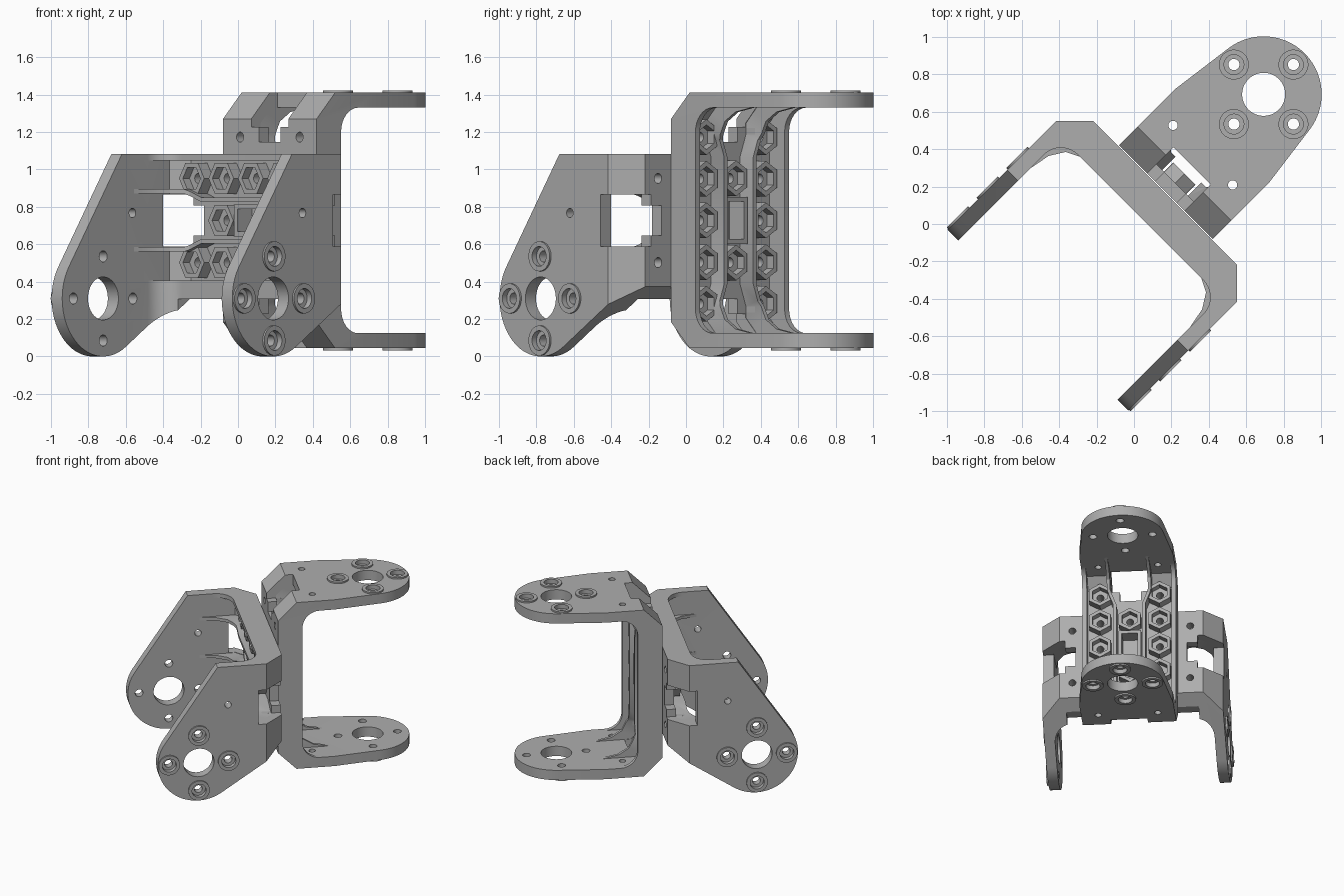
import bpy, bmesh
from math import sin, cos, pi, radians
from mathutils import Matrix, Vector
from mathutils.geometry import convex_hull_2d

old = bpy.data.objects.get("Cube")
if old:
    bpy.data.objects.remove(old, do_unlink=True)

grey = bpy.data.materials.new("plain_grey")
grey.use_nodes = True
grey.diffuse_color = (0.42, 0.42, 0.42, 1)
grey.node_tree.nodes["Principled BSDF"].inputs["Base Color"].default_value = grey.diffuse_color

# Bracket frame: a = out from the back, w = across the web, h = from arm to arm
PLACE = {"a": lambda p, d: (d, p[0], p[1]),
         "w": lambda p, d: (p[0], d, p[1]),
         "h": lambda p, d: (p[0], p[1], d)}
HALF, INNER, WIDE = 0.683, 0.603, 0.354
PITCH = 0.225


def ring(x, y, r, n=40):
    return [(x + r * cos(2 * pi * i / n), y + r * sin(2 * pi * i / n)) for i in range(n)]


def hexagon(x, y, r):
    return [(x + r * sin(pi * i / 3), y + r * cos(pi * i / 3)) for i in range(6)]


def rect(x0, x1, y0, y1):
    return [(x0, y0), (x1, y0), (x1, y1), (x0, y1)]


def mirrored(half):
    """Close a half profile by mirroring it in h."""
    return half + [(x, -y) for x, y in reversed(half)]


def solids(name, prisms):
    """One object from a list of (outline, axis, low, high) prisms."""
    bm = bmesh.new()
    for outline, axis, low, high in prisms:
        ends = [[bm.verts.new(PLACE[axis](p, d)) for p in outline] for d in (low, high)]
        bm.faces.new(ends[0])
        bm.faces.new(ends[1])
        for i in range(len(outline)):
            j = (i + 1) % len(outline)
            bm.faces.new((ends[0][i], ends[0][j], ends[1][j], ends[1][i]))
    bmesh.ops.recalc_face_normals(bm, faces=bm.faces)
    mesh = bpy.data.meshes.new(name)
    bm.to_mesh(mesh)
    bm.free()
    mesh.materials.append(grey)
    obj = bpy.data.objects.new(name, mesh)
    bpy.context.collection.objects.link(obj)
    return obj


def combine(obj, operation, prisms):
    tool = solids("cutter", prisms)
    tool.hide_render = True
    mod = obj.modifiers.new("shape", "BOOLEAN")
    mod.operation, mod.solver, mod.object = operation, "EXACT", tool
    bpy.context.view_layer.objects.active = obj
    bpy.ops.object.modifier_apply(modifier=mod.name)
    bpy.data.objects.remove(tool, do_unlink=True)


def finish(obj, frame):
    obj.matrix_world = frame
    bpy.ops.object.select_all(action="DESELECT")
    obj.select_set(True)
    bpy.context.view_layer.objects.active = obj
    bpy.ops.object.shade_smooth_by_angle(angle=radians(25))


def bracket(name, frame, corners, hub, spare_holes, undercut):
    # U-shaped body with chamfered outer and rounded inner corners
    fillet = [(0.315 - 0.13 * sin(t * pi / 16), INNER - 0.13 + 0.13 * cos(t * pi / 16))
              for t in range(9)]
    u_half = [(0, 0.543), (0.14, HALF), (1.2, HALF), (1.2, INNER)] + fillet
    body = solids(name, [(mirrored(u_half), "w", -1, 1)])

    # Side outline: square shoulders running into the round hub
    pts = [Vector(p) for p in corners + ring(hub[0], hub[1], 0.31, 96)]
    outline = [tuple(pts[i]) for i in convex_hull_2d(pts)]
    combine(body, "INTERSECT", [(outline, "h", -1, 1)])
    if undercut:
        combine(body, "DIFFERENCE", [(rect(-0.1, 0.4, -0.9, -0.42), "h", -0.5, 0.5)])

    # Recess between the rims
    recess = mirrored([(0.07, 0.52), (0.15, INNER), (0.6, INNER)])
    combine(body, "DIFFERENCE", [(recess, "w", -0.32, 0.32)])

    # Nut seats and centre frame on the web
    seats = [(s * PITCH, k * PITCH * 0.99) for s in (-1, 1) for k in range(-2, 3)]
    seats += [(0, -PITCH), (0, PITCH)]
    combine(body, "UNION", [(hexagon(x, y, 0.095), "a", 0.05, 0.14) for x, y in seats]
            + [(rect(-0.085, 0.085, -0.125, 0.125), "a", 0.05, 0.14)])
    combine(body, "DIFFERENCE", [(hexagon(x, y, 0.066), "a", 0.09, 0.2) for x, y in seats]
            + [(rect(-0.06, 0.06, -0.1, 0.1), "a", 0.03, 0.2)])
    combine(body, "DIFFERENCE", [(ring(x, y, 0.027, 20), "a", -0.1, 0.15) for x, y in seats])

    # Corner notches with a narrow slot running into the web
    cuts = []
    for s in (-1, 1):
        lo, hi = sorted((s * 0.5, s * 0.8))
        cuts.append((rect(-0.1, 0.2, -0.14, 0.14), "h", lo, hi))
    combine(body, "DIFFERENCE", cuts)
    slots = []
    for s in (-1, 1):
        lo, hi = sorted((s * 0.42, s * 0.52))
        slots.append((rect(-0.1, 0.2, -0.08, 0.08), "h", lo, hi))
    combine(body, "DIFFERENCE", slots)

    # Screw pads, hub hole and screw holes on both arms
    bolts = [(hub[0] + dx, hub[1] + dy) for dx, dy in
             ((PITCH, 0), (-PITCH, 0), (0, PITCH), (0, -PITCH))]
    sides = ((-HALF - 0.012, -HALF + 0.02), (HALF - 0.02, HALF + 0.012))
    combine(body, "UNION", [(ring(x, y, 0.08), "h", lo, hi)
                            for x, y in bolts for lo, hi in sides])
    bores = ((-0.8, -HALF + 0.022), (HALF - 0.022, 0.8))
    combine(body, "DIFFERENCE", [(ring(x, y, 0.053), "h", lo, hi)
                                 for x, y in bolts for lo, hi in bores])
    combine(body, "DIFFERENCE", [(ring(hub[0], hub[1], 0.115, 64), "h", -1, 1)]
            + [(ring(x, y, 0.03, 24), "h", -1, 1) for x, y in bolts]
            + [(ring(x, y, 0.025, 24), "h", -1, 1) for x, y in spare_holes])
    finish(body, frame)

    # Thin ribs that bow around the web and fade out along the arms
    rib_half = [(0.066, 0.605), (0.43, 0.605), (0.3, 0.58), (0.22, 0.53), (0.17, 0.43)]
    ribs = solids(name + "_ribs", [(mirrored(rib_half), "w", -0.3, 0.3)])
    path = [(0.155, 0.62), (0.155, 0.46), (0.11, 0.34)]
    path += [(x, -y) for x, y in reversed(path)]
    strips = []
    for s in (-1, 1):
        strip = [(s * (x - 0.012), y) for x, y in path]
        strip += [(s * (x + 0.012), y) for x, y in reversed(path)]
        strips.append((strip, "a", 0, 1))
    combine(ribs, "INTERSECT", strips)
    finish(ribs, frame)


def frame_from(a, w, origin):
    a, w = Vector(a).normalized(), Vector(w).normalized()
    m = Matrix((a, w, a.cross(w))).transposed().to_4x4()
    m.translation = origin
    return m


MID = 0.727

# Rear bracket: level arms reaching toward the back
bracket("rear_bracket", frame_from((1, 1, 0), (-1, 1, 0), (0.17, 0.17, MID)),
        [(0, WIDE), (0, -WIDE), (0.43, WIDE), (0.43, -WIDE)], (0.74, 0),
        [(0.28, PITCH), (0.28, -PITCH)], False)

# Front bracket: upright arms reaching forward and down
bracket("front_bracket", frame_from((-1, -1, 0), (0, 0, 1), (0.166, 0.166, MID)),
        [(0, WIDE), (0, -WIDE), (0.51, WIDE)], (0.651, -0.417),
        [(0.43, 0.04)], True)
